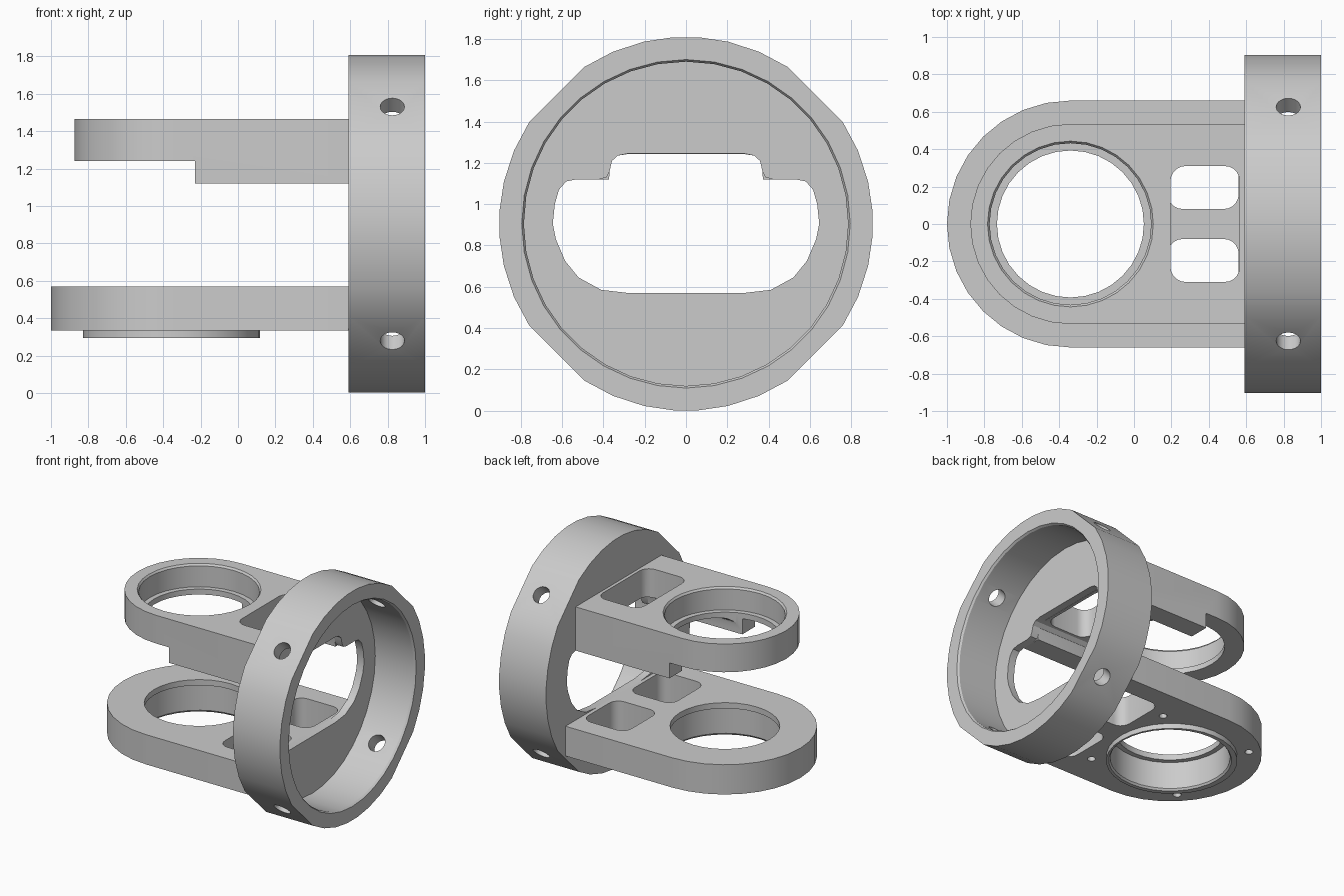
import bpy, bmesh, math
from mathutils import Matrix

if "Cube" in bpy.data.objects:
    bpy.data.objects.remove(bpy.data.objects["Cube"])

grey = bpy.data.materials.new("light grey metal")
grey.diffuse_color = (0.6, 0.6, 0.6, 1)
grey.use_nodes = True
grey.node_tree.nodes["Principled BSDF"].inputs["Base Color"].default_value = grey.diffuse_color

CX, CZ = -0.34, 0.905   # arm pivot x, flange centre z


def circle(cx, cy, r, n=32):
    return [(cx + r * math.cos(2 * math.pi * i / n),
             cy + r * math.sin(2 * math.pi * i / n)) for i in range(n)]


def loft(name, sections, axis="Z"):
    """Solid from (level, outline) sections stacked along an axis."""
    bm = bmesh.new()
    rings = []
    for level, pts in sections:
        rings.append([bm.verts.new((level, a, b) if axis == "X" else (a, b, level))
                      for a, b in pts])
    n = len(rings[0])
    for lo, hi in zip(rings, rings[1:]):
        for i in range(n):
            j = (i + 1) % n
            bm.faces.new((lo[i], lo[j], hi[j], hi[i]))
    bm.faces.new(rings[0][::-1])
    bm.faces.new(rings[-1])
    bmesh.ops.recalc_face_normals(bm, faces=bm.faces)
    return finish(name, bm)


def finish(name, bm):
    me = bpy.data.meshes.new(name)
    bm.to_mesh(me)
    bm.free()
    me.materials.append(grey)
    ob = bpy.data.objects.new(name, me)
    bpy.context.collection.objects.link(ob)
    return ob


def combine(ob, other, op="DIFFERENCE"):
    other.hide_render = True
    bpy.context.view_layer.objects.active = ob
    m = ob.modifiers.new("bool", "BOOLEAN")
    m.operation, m.object, m.solver = op, other, "EXACT"
    bpy.ops.object.modifier_apply(modifier=m.name)
    bpy.data.objects.remove(other)


def rounded(x0, x1, y0, y1, r, n=5):
    pts = []
    for k, (cx, cy) in enumerate([(x1 - r, y1 - r), (x0 + r, y1 - r),
                                  (x0 + r, y0 + r), (x1 - r, y0 + r)]):
        for i in range(n + 1):
            a = math.pi / 2 * (k + i / n)
            pts.append((cx + r * math.cos(a), cy + r * math.sin(a)))
    return pts


def arm_outline(r, x_end=0.59, n=16):
    arc = [(CX + r * math.cos(math.pi / 2 + math.pi * i / n),
            r * math.sin(math.pi / 2 + math.pi * i / n)) for i in range(n + 1)]
    return arc + [(x_end, -r), (x_end, r)]


def box(name, x0, x1, y0, y1, z0, z1):
    o = [(x0, y0), (x1, y0), (x1, y1), (x0, y1)]
    return loft(name, [(z0, o), (z1, o)])


# Flange: round cup with four flats on the diagonals
angles = [q * 90 + a for q in range(4) for a in (4, 13, 23, 33, 57, 67, 77, 86)]
rim = [(0.905 * math.cos(math.radians(a)), CZ + 0.905 * math.sin(math.radians(a)))
       for a in angles]
flange = loft("flange_cup", [(0.59, rim), (1.0, rim)], "X")
combine(flange, loft("cup_bore", [(0.65, circle(0, CZ, 0.785, 36)),
                                  (0.985, circle(0, CZ, 0.785, 36)),
                                  (1.01, circle(0, CZ, 0.802, 36))], "X"))

# Window through the cup floor
half = [(0.28, 0.57), (0.41, 0.585), (0.52, 0.645), (0.585, 0.725), (0.63, 0.83),
        (0.645, 0.905), (0.635, 1.0), (0.615, 1.07), (0.58, 1.11), (0.53, 1.12),
        (0.42, 1.12), (0.385, 1.13), (0.37, 1.16), (0.358, 1.21), (0.33, 1.235),
        (0.28, 1.245)]
window = half + [(-y, z) for y, z in reversed(half)]
combine(flange, loft("window", [(0.5, window), (0.8, window)], "X"))

# Four radial screw holes
for sign in (1, -1):
    bm = bmesh.new()
    bmesh.ops.create_cone(bm, cap_ends=True, segments=20, radius1=0.065,
                          radius2=0.065, depth=2.2,
                          matrix=Matrix.Translation((0.825, 0, CZ))
                          @ Matrix.Rotation(sign * math.pi / 4, 4, "X"))
    combine(flange, finish("radial_hole", bm))

# Upper arm: slab with two side rails below, bearing seat open at the top
o = arm_outline(0.535)
upper = loft("upper_arm", [(1.12, o), (1.465, o)])
combine(upper, box("tip_relief", -1.2, -0.23, -1, 1, 1.0, 1.242))
channel = [(-0.38, 1.0), (0.38, 1.0), (0.37, 1.16), (0.358, 1.21), (0.33, 1.235),
           (0.28, 1.243), (-0.28, 1.243), (-0.33, 1.235), (-0.358, 1.21),
           (-0.37, 1.16)]
combine(upper, loft("rail_channel", [(-0.5, channel), (0.8, channel)], "X"))
combine(upper, loft("seat", [(1.285, circle(CX, 0, 0.432)),
                             (1.45, circle(CX, 0, 0.432)),
                             (1.47, circle(CX, 0, 0.447))]))
combine(upper, loft("lip_hole", [(1.0, circle(CX, 0, 0.393)),
                                 (1.6, circle(CX, 0, 0.393))]))
p = rounded(0.195, 0.565, -0.31, 0.31, 0.08)
combine(upper, loft("pocket", [(1.0, p), (1.6, p)]))

# Lower arm: wider slab with a round boss, bearing seat open at the bottom
o = arm_outline(0.66)
lower = loft("lower_arm", [(0.335, o), (0.57, o)])
b = circle(CX - 0.015, 0, 0.473)
combine(lower, loft("boss", [(0.295, b), (0.4, b)]), "UNION")
combine(lower, loft("seat", [(0.29, circle(CX, 0, 0.447)),
                             (0.31, circle(CX, 0, 0.432)),
                             (0.525, circle(CX, 0, 0.432))]))
combine(lower, loft("lip_hole", [(0.2, circle(CX, 0, 0.393)),
                                 (0.7, circle(CX, 0, 0.393))]))
for s in (1, -1):
    y0, y1 = sorted((s * 0.08, s * 0.5))
    p = rounded(0.18, 0.56, y0, y1, 0.08)
    combine(lower, loft("pocket", [(0.2, p), (0.7, p)]))
# Blind screw holes around the boss
for k in range(4):
    a = math.pi / 4 + k * math.pi / 2
    c = circle(CX + 0.57 * math.cos(a), 0.57 * math.sin(a), 0.03, 12)
    combine(lower, loft("screw_hole", [(0.25, c), (0.47, c)]))

# Smooth the round walls, keep edges sharp
bpy.ops.object.select_all(action="DESELECT")
for ob in (flange, upper, lower):
    ob.select_set(True)
bpy.context.view_layer.objects.active = flange
bpy.ops.object.shade_smooth_by_angle(angle=math.radians(30))
